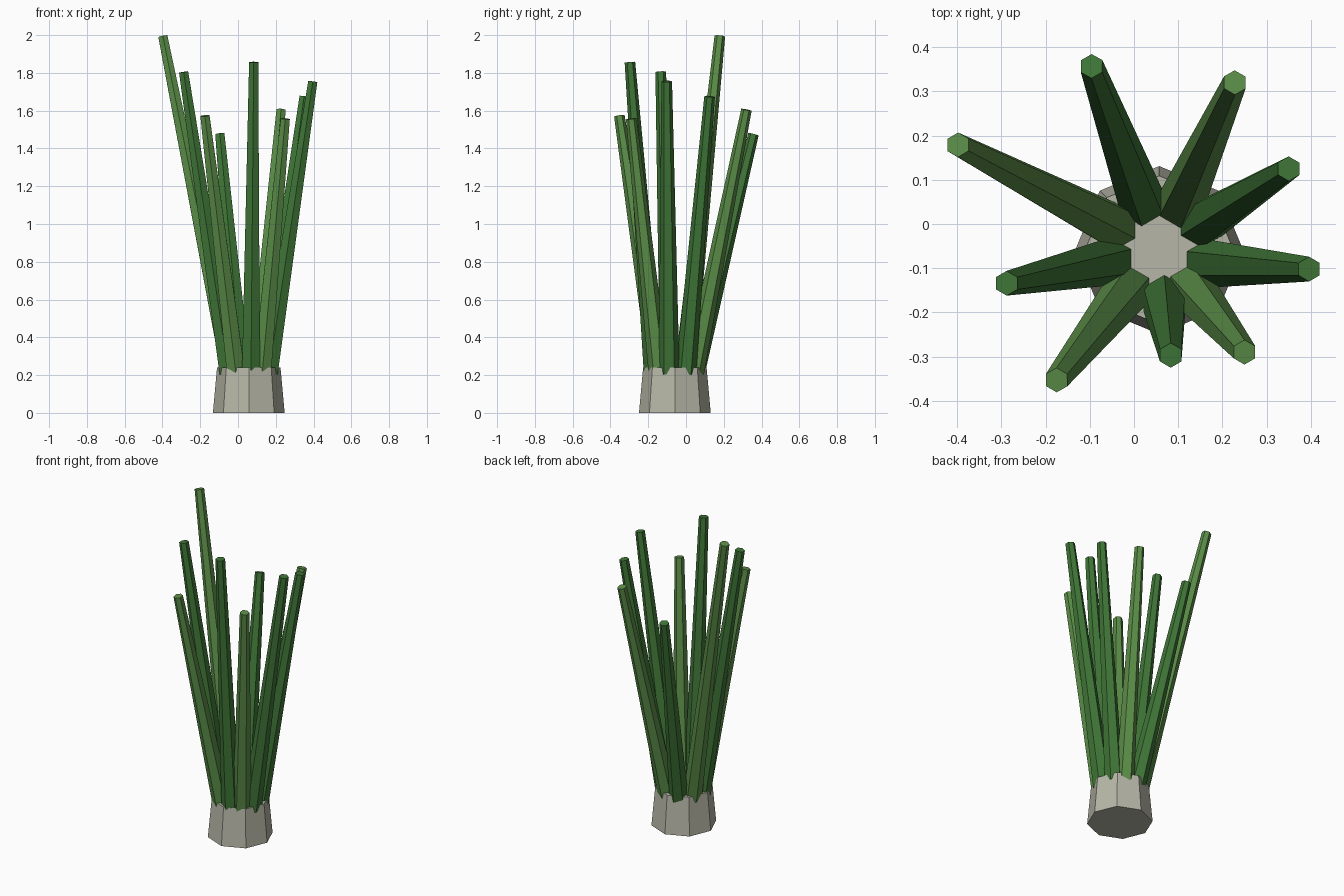
import bpy
from math import cos, sin, radians
from mathutils import Vector, Matrix

if "Cube" in bpy.data.objects:
    bpy.data.objects.remove(bpy.data.objects["Cube"])

CX, CY = 0.057, -0.059   # bunch axis


def material(name, rgb):
    m = bpy.data.materials.new(name)
    m.diffuse_color = (*rgb, 1)
    m.use_nodes = True
    m.node_tree.nodes["Principled BSDF"].inputs["Base Color"].default_value = m.diffuse_color
    return m


def tapered(name, sides, r1, r2, a, b, mat):
    # Flat-shaded tapered cylinder from point a to point b
    a, b = Vector(a), Vector(b)
    axis = b - a
    bpy.ops.mesh.primitive_cone_add(vertices=sides, radius1=r1, radius2=r2,
                                    depth=axis.length)
    ob = bpy.context.object
    ob.name = name
    turn = Vector((0, 0, 1)).rotation_difference(axis).to_matrix().to_4x4()
    ob.matrix_world = Matrix.Translation((a + b) / 2) @ turn
    ob.data.materials.append(mat)
    return ob


pale = material("pale_bulb", (0.47, 0.47, 0.39))
dark = material("dark_green", (0.05, 0.18, 0.038))
light = material("light_green", (0.105, 0.27, 0.065))

# Pale root end
tapered("root_end", 8, 0.19, 0.168, (CX, CY, 0), (CX, CY, 0.24), pale)

# Stalks: base angle on the ring, then tip position
stalks = [
    (32, (0.35, 0.125, 1.675)),
    (65, (0.228, 0.32, 1.605)),
    (110, (-0.096, 0.357, 1.475)),
    (152, (-0.398, 0.179, 1.994)),
    (193, (-0.288, -0.134, 1.805)),
    (232, (-0.175, -0.353, 1.573)),
    (276, (0.083, -0.297, 1.857)),
    (310, (0.25, -0.29, 1.557)),
    (344, (0.396, -0.102, 1.755)),
]
for i, (deg, tip) in enumerate(stalks):
    t = radians(deg)
    base = (CX + 0.11 * cos(t), CY + 0.11 * sin(t), 0.21)
    tapered(f"stalk_{i + 1}", 6, 0.055, 0.028, base, tip, light if i % 2 else dark)
